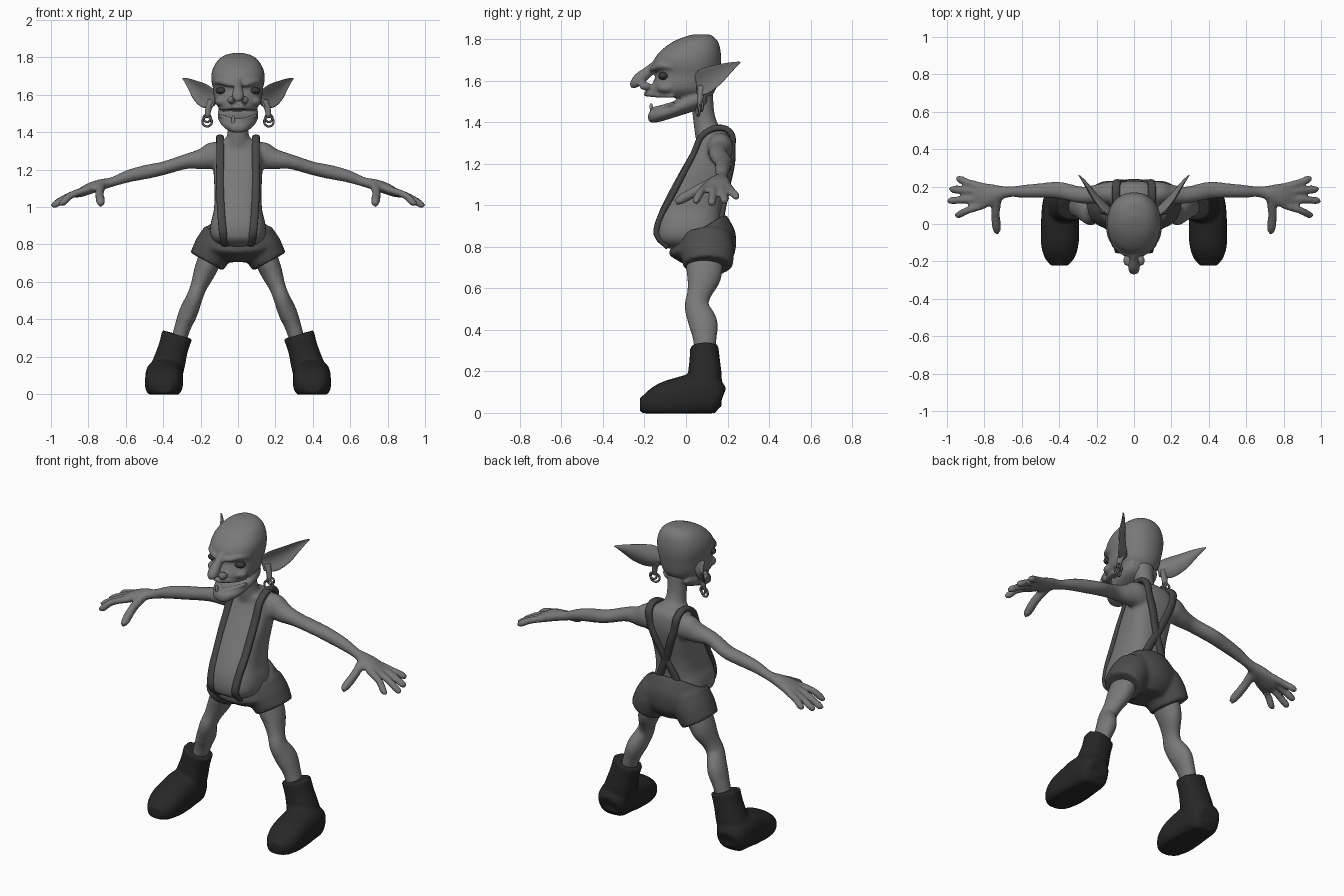
import bpy, bmesh, math
from mathutils import Vector, Matrix

def material(name, c):
    m = bpy.data.materials.new(name)
    m.diffuse_color = (c, c, c, 1)
    return m

SKIN, CLOTH = material("skin grey", 0.19), material("shorts dark grey", 0.075)
STRAP, BOOT = material("strap charcoal", 0.06), material("boot black", 0.02)
EYE, METAL, BONE = material("eye dark", 0.04), material("earring grey", 0.12), material("tooth grey", 0.25)

def smooth(rows, k=4):
    """Catmull-Rom interpolation of number rows."""
    out = []
    for i in range(len(rows) - 1):
        p = [rows[max(0, min(len(rows) - 1, i + d))] for d in (-1, 0, 1, 2)]
        for j in range(k):
            t = j / k
            out.append(tuple(0.5 * (2 * b + (c - a) * t + (2 * a - 5 * b + 4 * c - d) * t * t
                             + (3 * b - a - 3 * c + d) * t ** 3) for a, b, c, d in zip(*p)))
    return out + [tuple(rows[-1])]

def loft(bm, rings, n=24, p=2.0, mirror=False, bow=0.0):
    """Closed skin over rings given as (centre, u, v)."""
    for sx in ((1, -1) if mirror else (1,)):
        loops = []
        for c, u, v in rings:
            loop = []
            for i in range(n):
                a = 2 * math.pi * i / n
                ca, sa = math.cos(a), math.sin(a)
                q = (c + u * math.copysign(abs(ca) ** (2 / p), ca)
                     + v * math.copysign(abs(sa) ** (2 / p), sa))
                q = q + v.normalized() * (bow * u.length * ca * ca)
                loop.append(bm.verts.new((q.x * sx, q.y, q.z)))
            loops.append(loop)
        for a, b in zip(loops, loops[1:]):
            for i in range(n):
                bm.faces.new((a[i], a[(i + 1) % n], b[(i + 1) % n], b[i]))
        bm.faces.new(loops[0])
        bm.faces.new(loops[-1])

def tube(bm, rows, ref=(1, 0, 0), **kw):
    """Tube through rows (x, y, z, size along ref, other size)."""
    rows, rings, ref = smooth(rows), [], Vector(ref)
    for i, r in enumerate(rows):
        t = (Vector(rows[min(i + 1, len(rows) - 1)][:3]) - Vector(rows[max(i - 1, 0)][:3])).normalized()
        a = (ref - t * ref.dot(t)).normalized()
        rings.append((Vector(r[:3]), a * max(r[3], 0.002), t.cross(a) * max(r[4], 0.002)))
    loft(bm, rings, **kw)

def stack(bm, rows, **kw):
    """Level slices (z, front y, back y, half width)."""
    loft(bm, [(Vector((0, (f + b) / 2, z)), Vector((w, 0, 0)), Vector((0, (b - f) / 2, 0)))
              for z, f, b, w in smooth(rows)], **kw)

def ball(bm, x, y, z, rx, ry, rz):
    for s in (1, -1):
        bmesh.ops.create_uvsphere(bm, u_segments=20, v_segments=12, radius=1,
                                  matrix=Matrix.Translation((s * x, y, z)) @ Matrix.Diagonal((rx, ry, rz, 1)))

def finish(name, bm, mat, voxel=0, iters=3):
    bmesh.ops.recalc_face_normals(bm, faces=bm.faces)
    me = bpy.data.meshes.new(name)
    bm.to_mesh(me)
    bm.free()
    ob = bpy.data.objects.new(name, me)
    bpy.context.collection.objects.link(ob)
    if voxel:  # fuse overlapping volumes into one skin
        r = ob.modifiers.new("fuse", 'REMESH')
        r.mode, r.voxel_size = 'VOXEL', voxel
        s = ob.modifiers.new("soften", 'SMOOTH')
        s.factor, s.iterations = 0.5, iters
        bpy.context.view_layer.update()
        ob.data = bpy.data.meshes.new_from_object(ob.evaluated_get(bpy.context.evaluated_depsgraph_get()))
        ob.modifiers.clear()
        ob.data.name = name
    ob.data.materials.clear()
    ob.data.materials.append(mat)
    for f in ob.data.polygons:
        f.use_smooth, f.material_index = True, 0
    return ob

# Body: torso, neck, arms, hands, legs
TORSO = [(.79, -.08, .15, .09), (.82, -.135, .17, .13), (.86, -.15, .18, .15), (.92, -.145, .17, .145),
         (.98, -.125, .175, .13), (1.07, -.08, .19, .125), (1.17, -.025, .215, .13),
         (1.24, .015, .23, .13), (1.31, .05, .23, .12), (1.35, .055, .215, .10), (1.37, .07, .19, .06)]
bm = bmesh.new()
stack(bm, TORSO, n=32, p=2.7)
stack(bm, [(1.30, .05, .2, .08), (1.36, .04, .175, .066), (1.40, .035, .15, .056), (1.46, .03, .135, .055),
           (1.55, .03, .13, .06)])
tube(bm, [(.06, .16, 1.27, .06, .07), (.13, .165, 1.275, .063, .074), (.19, .16, 1.257, .053, .057),
          (.28, .155, 1.243, .045, .04), (.40, .18, 1.207, .046, .036), (.48, .18, 1.19, .04, .038),
          (.58, .175, 1.167, .035, .034), (.67, .172, 1.135, .029, .026), (.73, .165, 1.12, .045, .03),
          (.79, .155, 1.10, .066, .03), (.84, .15, 1.077, .062, .024), (.87, .15, 1.06, .045, .012)],
     ref=(0, 1, 0), mirror=True)
for base, tx, ty, tz in ((.10, .955, .05, 1.01), (.137, .995, .125, 1.0),
                         (.172, .985, .185, 1.01), (.20, .95, .24, 1.03)):
    mid = base * .45 + ty * .55
    tube(bm, [(.80, base, 1.095, .02, .02), (.89, mid, 1.065, .02, .02), (tx - .02, ty, tz + .015, .02, .02),
              (tx, ty, tz, .012, .012)], ref=(0, 1, 0), mirror=True, n=12)
tube(bm, [(.73, .14, 1.115, .025, .028), (.74, .06, 1.075, .024, .026), (.735, -.02, 1.03, .024, .025),
          (.73, -.05, 1.01, .014, .014)], mirror=True, n=12)
tube(bm, [(.10, .10, .82, .08, .09), (.15, .09, .72, .065, .09), (.18, .085, .65, .058, .082),
          (.212, .062, .57, .044, .058), (.235, .052, .51, .045, .06), (.268, .083, .43, .05, .07),
          (.295, .09, .36, .044, .058), (.32, .09, .28, .04, .048), (.34, .09, .22, .03, .03)], mirror=True)
finish("body", bm, SKIN, .011, 4)

# Head: skull, open jaw, nose, brows, cheeks, lips
bm = bmesh.new()
stack(bm, [(1.52, -.165, .12, .09), (1.55, -.175, .14, .118), (1.58, -.165, .15, .128), (1.63, -.145, .16, .133),
           (1.68, -.16, .168, .143), (1.73, -.135, .168, .138), (1.78, -.075, .158, .112),
           (1.81, -.01, .135, .075), (1.823, .04, .11, .03)], n=32, p=2.2)
tube(bm, [(0, .09, 1.53, .09, .04), (0, .05, 1.51, .107, .05), (0, -.01, 1.482, .108, .043),
          (0, -.07, 1.455, .096, .035), (0, -.13, 1.436, .076, .034), (0, -.168, 1.424, .048, .028),
          (0, -.183, 1.422, .02, .012)], p=2.3)
tube(bm, [(0, -.13, 1.69, .022, .02), (0, -.18, 1.645, .022, .026), (0, -.222, 1.61, .031, .03),
          (0, -.252, 1.583, .028, .022), (0, -.268, 1.573, .01, .01)])
ball(bm, .036, -.195, 1.573, .022, .03, .02)
ball(bm, .085, -.095, 1.565, .04, .045, .028)
tube(bm, [(.015, -.165, 1.655, .012, .012), (.05, -.155, 1.66, .016, .016), (.095, -.118, 1.672, .017, .017),
          (.125, -.07, 1.665, .01, .01)], ref=(0, 0, 1), mirror=True, n=12)
for zc, zs, yf in ((1.535, 1.525, -.192), (1.462, 1.495, -.155)):
    tube(bm, [(-.1, -.06, zs, .008, .008), (-.07, yf + .06, (zc + zs) / 2, .012, .012), (0, yf, zc, .013, .013),
              (.07, yf + .06, (zc + zs) / 2, .012, .012), (.1, -.06, zs, .008, .008)], ref=(0, 0, 1), n=12)
finish("head", bm, SKIN, .008, 3)

# Ears with lobes
bm = bmesh.new()
tube(bm, [(.115, .06, 1.58, .045, .014), (.155, .10, 1.593, .064, .013), (.20, .15, 1.62, .055, .01),
          (.24, .2, 1.652, .034, .008), (.275, .24, 1.677, .014, .006), (.295, .26, 1.688, .003, .003)],
     ref=(0, 0, 1), mirror=True, n=20, bow=.45)
tube(bm, [(.14, .075, 1.57, .02, .02), (.158, .07, 1.525, .017, .015), (.163, .066, 1.49, .014, .012),
          (.163, .065, 1.476, .006, .006)], mirror=True, n=12)
finish("ears", bm, SKIN)

# Eyes and tooth
bm = bmesh.new()
ball(bm, .088, -.108, 1.622, .032, .026, .019)
finish("eyes", bm, EYE)
bm = bmesh.new()
tube(bm, [(-.025, -.16, 1.44, .01, .01), (-.025, -.167, 1.475, .009, .009), (-.025, -.168, 1.49, .004, .004)], n=10)
finish("tooth", bm, BONE)

# Earrings
for s in (1, -1):
    for y, z, r in ((.058, 1.457, .026), (.075, 1.475, .02)):
        bpy.ops.mesh.primitive_torus_add(location=(s * .165, y, z), rotation=(math.pi / 2, 0, s * .25),
                                         major_radius=r, minor_radius=.006, major_segments=24, minor_segments=8)
        bpy.context.object.name = "earring"
        bpy.context.object.data.materials.append(METAL)
        bpy.ops.object.shade_smooth()

# Shorts: tilted waist and flared legs
bm = bmesh.new()
loft(bm, [(Vector((0, y, z)), Vector((w, 0, 0)), Vector((0, vy, vz))) for y, z, w, vy, vz in smooth([
    (.06, .878, .168, .13, .08), (.068, .85, .186, .147, .07), (.08, .81, .205, .16, .05),
    (.10, .75, .17, .135, .02), (.10, .705, .1, .09, 0)])], n=32)
tube(bm, [(.09, .10, .85, .10, .12), (.125, .102, .785, .108, .13), (.15, .105, .74, .104, .125),
          (.168, .105, .708, .1, .118)], mirror=True)
finish("shorts", bm, CLOTH, .011, 3)

# Suspender straps following the torso surface
def on_torso(x, z, side):
    rows = smooth(TORSO)
    for a, b in zip(rows, rows[1:]):
        if a[0] <= z <= b[0]:
            k = (z - a[0]) / (b[0] - a[0])
            f, bk, w = (a[i] + (b[i] - a[i]) * k for i in (1, 2, 3))
            d = (1 - min(.98, abs(x) / w) ** 2.7) ** (1 / 2.7)
            return (x, (f + bk) / 2 + side * ((bk - f) / 2 * d + .003), z, .021, .015)

path = [on_torso(x, z, -1) for x, z in ((.07, .80), (.08, .86), (.088, .95), (.094, 1.05), (.096, 1.15), (.095, 1.25))]
path += [(.095, .07, 1.325, .021, .015), (.096, .125, 1.366, .021, .015), (.096, .185, 1.37, .021, .015),
         (.092, .222, 1.335, .021, .015)]
path += [on_torso(x, z, 1) for x, z in ((.08, 1.27), (.055, 1.2), (.025, 1.12), (0, 1.06), (-.03, 1.0), (-.06, .93))]
bm = bmesh.new()
tube(bm, path, mirror=True, n=12, p=2.8)
finish("suspenders", bm, STRAP)

# Boots: tilted shaft and flat-soled foot
bm = bmesh.new()
tube(bm, [(.325, .088, .318, .084, .068), (.345, .09, .25, .08, .074), (.365, .09, .18, .086, .082),
          (.388, .088, .1, .092, .085), (.395, .088, .03, .09, .083)], mirror=True, p=2.3)
tube(bm, [(.395, .17, .06, .06, .06), (.395, .14, .07, .088, .09), (.395, .06, .085, .1, .105),
          (.395, -.03, .072, .102, .1), (.397, -.11, .057, .1, .088), (.398, -.18, .042, .08, .06),
          (.398, -.222, .04, .045, .032)], mirror=True, p=2.5)
for v in bm.verts:
    v.co.z = max(v.co.z, -.002)
finish("boots", bm, BOOT, .01, 2)
